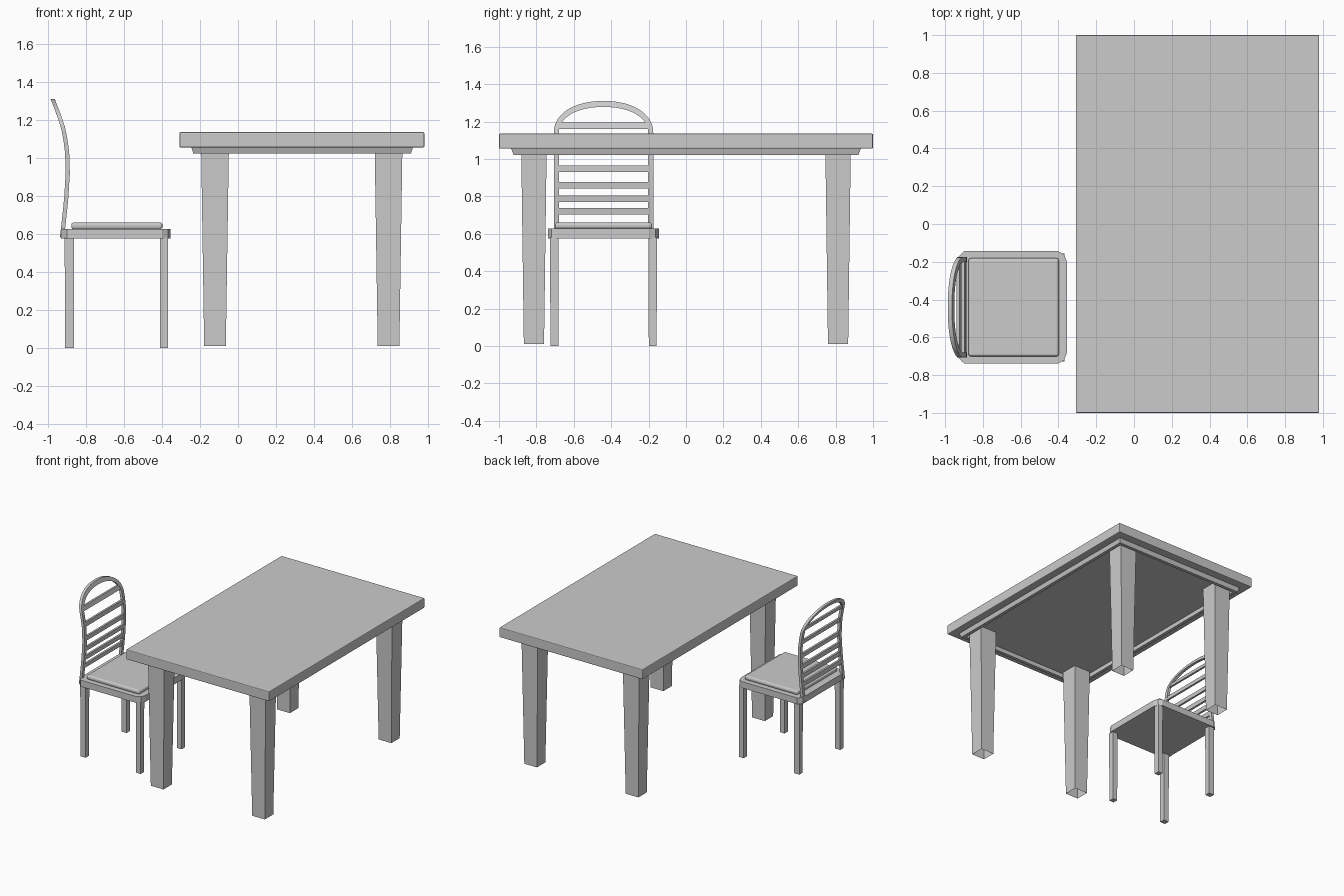
import bpy, bmesh, math

if "Cube" in bpy.data.objects:
    bpy.data.objects.remove(bpy.data.objects["Cube"])


def make(name, bm, bevel=0.0, segments=2):
    bmesh.ops.recalc_face_normals(bm, faces=bm.faces[:])
    me = bpy.data.meshes.new(name)
    bm.to_mesh(me)
    bm.free()
    ob = bpy.data.objects.new(name, me)
    bpy.context.collection.objects.link(ob)
    if bevel:
        m = ob.modifiers.new("bevel", 'BEVEL')
        m.width, m.segments = bevel, segments
    return ob


def loft(name, rings, caps=True, closed=False, open_start=False, **kw):
    """Skin a list of equal-length point rings."""
    bm = bmesh.new()
    vs = [[bm.verts.new(p) for p in r] for r in rings]
    pairs = list(zip(vs, vs[1:])) + ([(vs[-1], vs[0])] if closed else [])
    for a, b in pairs:
        for i in range(len(a)):
            j = (i + 1) % len(a)
            bm.faces.new((a[i], a[j], b[j], b[i]))
    if caps and not closed:
        if not open_start:
            bm.faces.new(vs[0])
        bm.faces.new(vs[-1])
    return make(name, bm, **kw)


def rect(x0, x1, y0, y1, z):
    return [(x0, y0, z), (x1, y0, z), (x1, y1, z), (x0, y1, z)]


def box(name, x0, x1, y0, y1, z0, z1, **kw):
    return loft(name, [rect(x0, x1, y0, y1, z0), rect(x0, x1, y0, y1, z1)], **kw)


# ---- table ----
box("table_top", -0.308, 0.98, -1, 1, 1.055, 1.135, bevel=0.006)

# apron: hollow frame with slightly flared outside
loft("table_apron", [rect(-0.245, 0.92, -0.935, 0.935, 1.056),
                     rect(-0.235, 0.91, -0.922, 0.922, 1.022),
                     rect(-0.21, 0.885, -0.897, 0.897, 1.022),
                     rect(-0.21, 0.885, -0.897, 0.897, 1.056)], closed=True)

# tapered legs, open underneath
for cx in (-0.121, 0.792):
    for cy in (-0.813, 0.813):
        loft("table_leg", [rect(cx - .057, cx + .057, cy - .054, cy + .054, 0.01),
                           rect(cx - .073, cx + .073, cy - .068, cy + .068, 1.056)],
             open_start=True)

# ---- chair ----
CY = -0.441

# seat board with cut corners
def board(z):
    x0, x1, h, b, f = -0.93, -0.356, 0.297, 0.03, 0.045
    half = [(x0, h - b), (x0 + b, h), (x1 - f, h), (x1 - f * .3, h - f * .4), (x1, h - f * 1.2)]
    pts = half + [(x, -y) for x, y in reversed(half)]
    return [(x, CY + y, z) for x, y in pts]

loft("seat_board", [board(0.575), board(0.627)])

# cushion
box("seat_cushion", -0.877, -0.397, CY - .26, CY + .26, 0.625, 0.66, bevel=0.014, segments=3)

# legs
for s in (-1, 1):
    cy = CY + s * 0.263
    for name, cx, w in (("chair_back_leg", -0.887, 0.025), ("chair_front_leg", -0.389, 0.022)):
        loft(name, [rect(cx - w * .92, cx + w * .92, cy - .021, cy + .021, 0),
                    rect(cx - w, cx + w, cy - .023, cy + .023, 0.58)])

# curved lean of the backrest: x as a smooth function of z
LEAN = [(0.58, -0.926), (0.65, -0.918), (0.78, -0.904), (0.93, -0.895), (1.05, -0.900),
        (1.15, -0.918), (1.23, -0.944), (1.31, -0.975)]

def lean(z):
    for (z0, x0), (z1, x1) in zip(LEAN, LEAN[1:]):
        if z <= z1 or z1 == LEAN[-1][0]:
            return x0 + (x1 - x0) * (z - z0) / (z1 - z0)

# backrest hoop: two posts joined by an arch
def outline(half, rise, spring=1.14):
    up = [(half, 0.58 + (spring - 0.58) * i / 10) for i in range(10)]
    arch = []
    for i in range(25):
        t = math.pi * i / 24
        c, s = math.cos(t), math.sin(t)
        arch.append((math.copysign(abs(c) ** 0.93, c) * half, spring + rise * max(s, 0) ** 0.93))
    return up + arch + [(-y, z) for y, z in reversed(up)]

rings = []
for (yo, zo), (yi, zi) in zip(outline(0.266, 0.17), outline(0.239, 0.138)):
    rings.append([(lean(zo) - .011, CY + yo, zo), (lean(zo) + .011, CY + yo, zo),
                  (lean(zi) + .011, CY + yi, zi), (lean(zi) - .011, CY + yi, zi)])
hoop = loft("backrest_hoop", rings)
hoop.select_set(True)
bpy.context.view_layer.objects.active = hoop
bpy.ops.object.shade_smooth_by_angle()

# slats follow the lean
for z in (0.72, 0.787, 0.86, 0.947, 1.06, 1.177):
    r = []
    for y in (CY - .242, CY + .242):
        a, b = z - .017, z + .017
        r.append([(lean(a) - .008, y, a), (lean(a) + .008, y, a),
                  (lean(b) + .008, y, b), (lean(b) - .008, y, b)])
    loft("backrest_slat", r)
